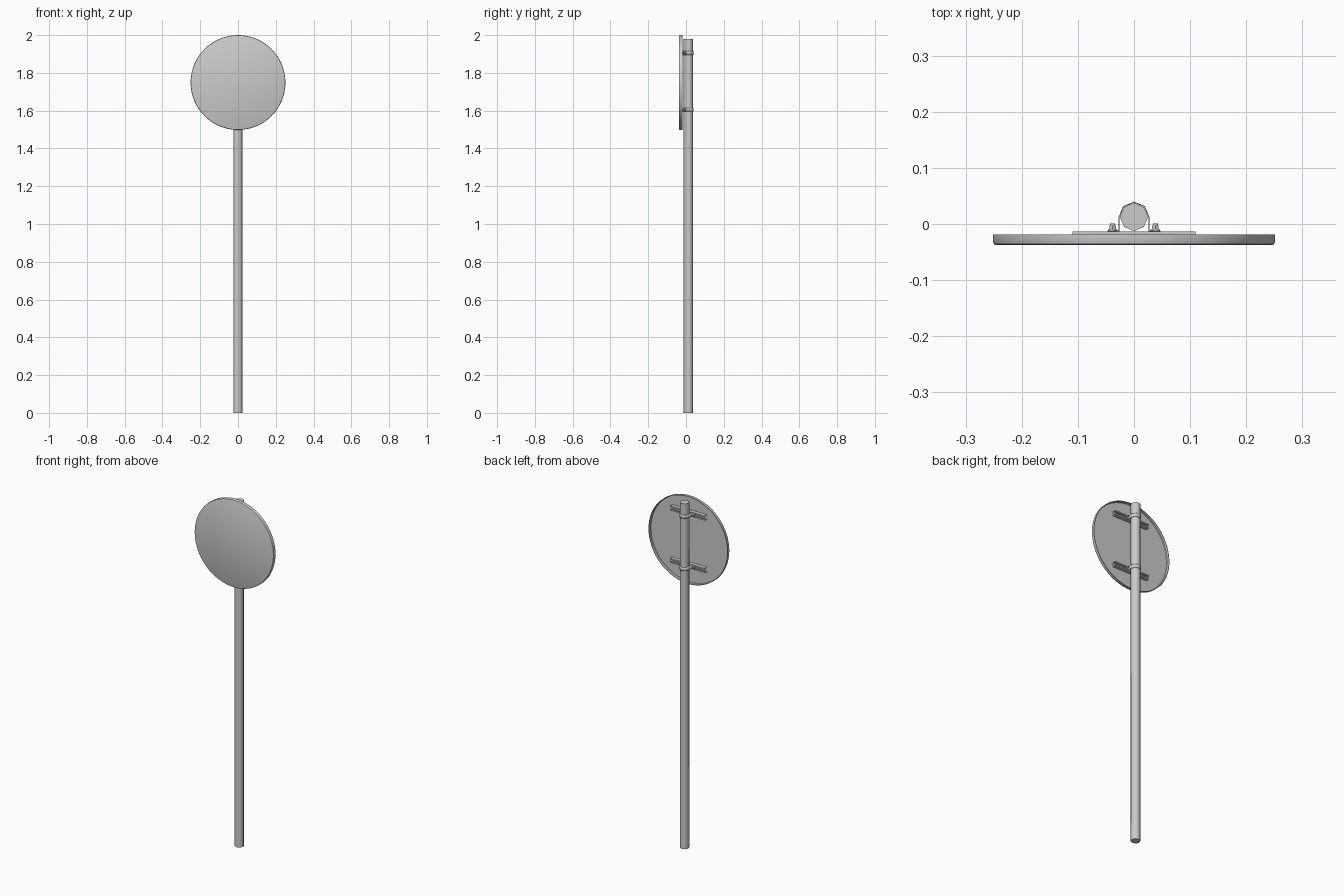
import bpy, bmesh, math
from mathutils import Matrix

if "Cube" in bpy.data.objects:
    bpy.data.objects.remove(bpy.data.objects["Cube"])

SIGN_Z = 1.749
POLE_Y = 0.0125


def finish(name, bm, angle=35):
    bmesh.ops.remove_doubles(bm, verts=bm.verts, dist=1e-6)
    bmesh.ops.recalc_face_normals(bm, faces=bm.faces)
    me = bpy.data.meshes.new(name)
    bm.to_mesh(me)
    bm.free()
    ob = bpy.data.objects.new(name, me)
    bpy.context.collection.objects.link(ob)
    bpy.ops.object.select_all(action='DESELECT')
    ob.select_set(True)
    bpy.context.view_layer.objects.active = ob
    bpy.ops.object.shade_smooth_by_angle(angle=math.radians(angle))
    return ob


def add_cyl(bm, r, y0, y1, x, z, sides):
    # cylinder whose axis runs along y
    m = Matrix.Translation((x, (y0 + y1) / 2, z)) @ Matrix.Rotation(math.pi / 2, 4, 'X')
    bmesh.ops.create_cone(bm, cap_ends=True, segments=sides, radius1=r, radius2=r,
                          depth=abs(y1 - y0), matrix=m)


# Pole: eight-sided tube with smooth shading
bm = bmesh.new()
ring = [bm.verts.new((0.025 * math.cos(i * math.pi / 4),
                      POLE_Y + 0.025 * math.sin(i * math.pi / 4), 0)) for i in range(8)]
base = bm.faces.new(ring)
ext = bmesh.ops.extrude_face_region(bm, geom=[base], use_keep_orig=True)
bmesh.ops.translate(bm, vec=(0, 0, 1.98),
                    verts=[g for g in ext['geom'] if isinstance(g, bmesh.types.BMVert)])
finish("pole", bm, 50)

# Sign plate: shallow dish with a rim folded to the back
profile = [(0, -0.0375), (0.246, -0.0375), (0.2495, -0.036), (0.251, -0.033),
           (0.251, -0.0185), (0.2485, -0.0185), (0.2485, -0.032),
           (0.246, -0.0345), (0, -0.0345)]
bm = bmesh.new()
vs = [bm.verts.new((r, y, SIGN_Z)) for r, y in profile]
es = [bm.edges.new(p) for p in zip(vs, vs[1:])]
bmesh.ops.spin(bm, geom=vs + es, cent=(0, 0, SIGN_Z), axis=(0, 1, 0),
               angle=2 * math.pi, steps=64)
finish("sign_plate", bm)

# Slotted channel section (z, y), half mirrored to the other side
half = [(0.013, -0.0345), (0.013, -0.0135), (0.005, -0.0135), (0.005, -0.016),
        (0.0105, -0.016), (0.0105, -0.032)]
section = half + [(-z, y) for z, y in reversed(half)]

for level, z0 in (("lower", 1.605), ("upper", 1.905)):
    # Rail across the back of the plate
    bm = bmesh.new()
    face = bm.faces.new([bm.verts.new((-0.11, y, z0 + z)) for z, y in section])
    ext = bmesh.ops.extrude_face_region(bm, geom=[face], use_keep_orig=True)
    bmesh.ops.translate(bm, vec=(0.22, 0, 0),
                        verts=[g for g in ext['geom'] if isinstance(g, bmesh.types.BMVert)])
    finish(level + "_rail", bm)

    # Strap wrapped around the pole, with a flat ear on each side
    r = 0.0265
    path = [(0.047, -0.0125), (r, -0.0125)]
    path += [(r * math.cos(i * math.pi / 8 * 2), POLE_Y + r * math.sin(i * math.pi / 8 * 2))
             for i in range(5)]
    path += [(-r, -0.0125), (-0.047, -0.0125)]
    bm = bmesh.new()
    lo = [bm.verts.new((x, y, z0 - 0.01)) for x, y in path]
    hi = [bm.verts.new((x, y, z0 + 0.01)) for x, y in path]
    for i in range(len(path) - 1):
        bm.faces.new((lo[i], lo[i + 1], hi[i + 1], hi[i]))
    strap = finish(level + "_strap", bm, 50)
    mod = strap.modifiers.new("thickness", 'SOLIDIFY')
    mod.thickness = 0.0016
    mod.offset = 0
    mod.use_even_offset = True

    # Washer, nut and bolt end on each ear
    for side, x in (("left", -0.038), ("right", 0.038)):
        bm = bmesh.new()
        add_cyl(bm, 0.0085, -0.0118, -0.0095, x, z0, 16)
        add_cyl(bm, 0.007, -0.0095, -0.003, x, z0, 6)
        add_cyl(bm, 0.0045, -0.03, 0.001, x, z0, 12)
        finish(f"{level}_{side}_bolt", bm)
